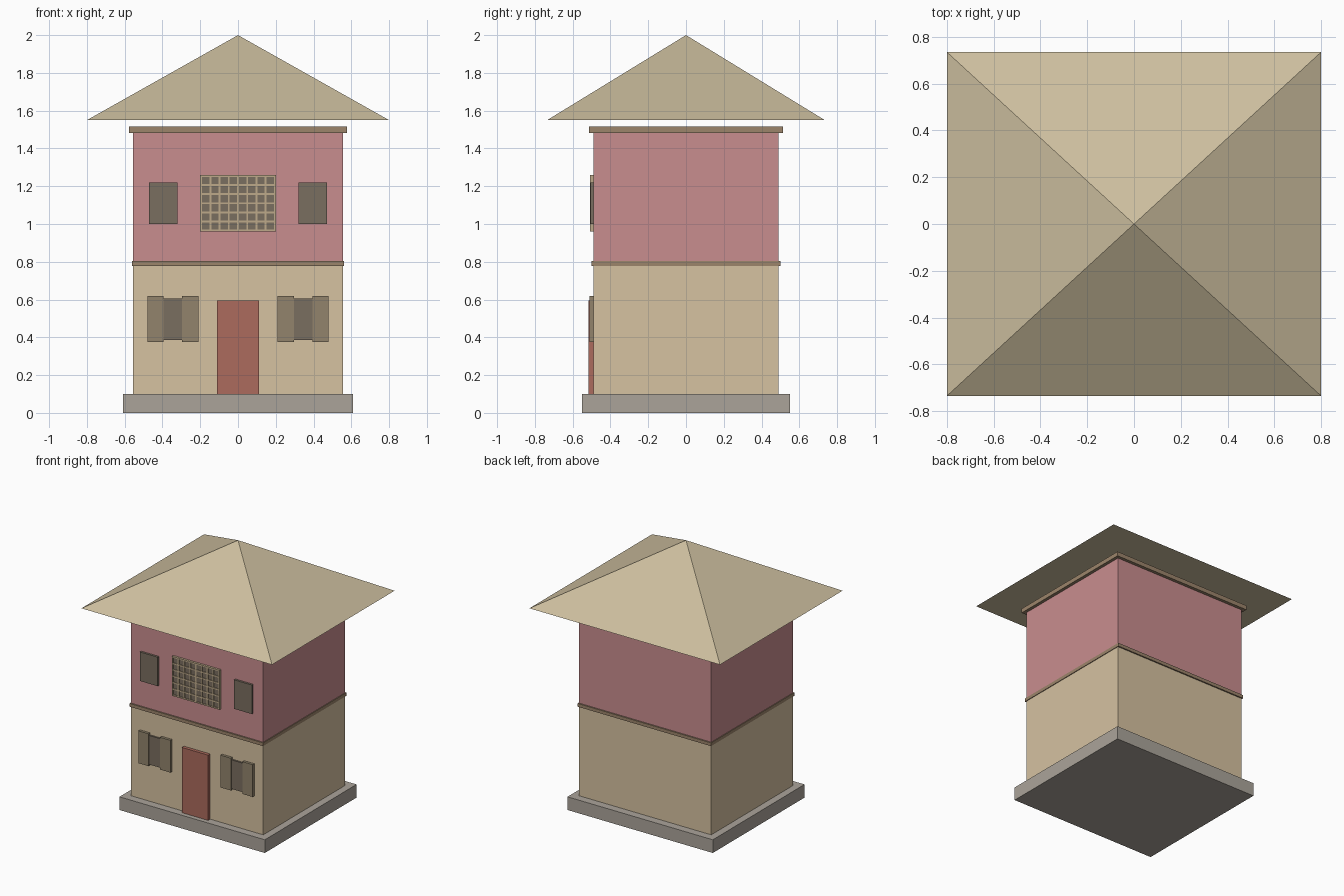
import bpy, bmesh

if "Cube" in bpy.data.objects:
    bpy.data.objects.remove(bpy.data.objects["Cube"])


def mat(name, r, g, b):
    m = bpy.data.materials.new(name)
    lin = [((c / 255 + 0.055) / 1.055) ** 2.4 for c in (r, g, b)]
    m.diffuse_color = (*lin, 1)
    m.use_nodes = True
    m.node_tree.nodes["Principled BSDF"].inputs["Base Color"].default_value = m.diffuse_color
    return m


CREAM = mat("cream_plaster", 214, 194, 161)
PINK = mat("pink_plaster", 201, 141, 143)
STONE = mat("stone", 171, 164, 154)
TRIM = mat("trim", 156, 133, 107)
ROOF = mat("roof_tan", 204, 190, 158)
DOOR = mat("door_red", 172, 107, 93)
SHUTTER = mat("shutter_brown", 146, 132, 108)
GLASS = mat("dark_pane", 122, 110, 96)
LATTICE = mat("lattice_tan", 190, 170, 138)


def add_box(bm, x0, x1, y0, y1, z0, z1):
    vs = bmesh.ops.create_cube(bm, size=1)["verts"]
    for v in vs:
        v.co.x = x1 if v.co.x > 0 else x0
        v.co.y = y1 if v.co.y > 0 else y0
        v.co.z = z1 if v.co.z > 0 else z0


def finish(name, bm, material):
    bmesh.ops.recalc_face_normals(bm, faces=bm.faces)
    me = bpy.data.meshes.new(name)
    bm.to_mesh(me)
    bm.free()
    me.materials.append(material)
    ob = bpy.data.objects.new(name, me)
    bpy.context.collection.objects.link(ob)
    return ob


def box(name, material, *bounds):
    bm = bmesh.new()
    add_box(bm, *bounds)
    return finish(name, bm, material)


def slab(name, material, hx, hy, z0, z1):
    return box(name, material, -hx, hx, -hy, hy, z0, z1)


# Stacked body
slab("plinth", STONE, 0.61, 0.55, 0, 0.1)
slab("lower_storey", CREAM, 0.555, 0.49, 0.1, 0.78)
slab("floor_band", TRIM, 0.56, 0.5, 0.778, 0.803)
slab("upper_storey", PINK, 0.555, 0.49, 0.8, 1.485)
slab("cornice", TRIM, 0.578, 0.513, 1.482, 1.515)

# Pyramid roof, hovering just above the cornice
bm = bmesh.new()
base = [bm.verts.new((x, y, 1.55)) for x, y in
        ((-0.8, -0.735), (0.8, -0.735), (0.8, 0.735), (-0.8, 0.735))]
apex = bm.verts.new((0, 0, 2))
bm.faces.new(base[::-1])
for i in range(4):
    bm.faces.new((base[i], base[(i + 1) % 4], apex))
finish("roof", bm, ROOF)

# Door
box("door", DOOR, -0.11, 0.11, -0.515, -0.485, 0.1, 0.595)

# Side windows and shutters, mirrored left and right
for side, s in (("left", -1), ("right", 1)):
    def mirrored(name, material, a, b, y0, z0, z1):
        x0, x1 = sorted((s * a, s * b))
        box(f"{side}_{name}", material, x0, x1, y0, -0.488, z0, z1)

    mirrored("lower_window", GLASS, 0.29, 0.4, -0.503, 0.385, 0.605)
    mirrored("inner_shutter", SHUTTER, 0.21, 0.297, -0.51, 0.375, 0.62)
    mirrored("outer_shutter", SHUTTER, 0.395, 0.48, -0.51, 0.375, 0.62)
    mirrored("upper_window", GLASS, 0.32, 0.47, -0.506, 1.0, 1.22)

# Central lattice window: dark pane behind an 8 x 6 grid of bars
box("lattice_pane", GLASS, -0.198, 0.198, -0.502, -0.488, 0.962, 1.258)
bm = bmesh.new()
w = 0.005
for i in range(9):
    x = -0.195 + 0.39 * i / 8
    add_box(bm, x - w, x + w, -0.507, -0.49, 0.96, 1.26)
for j in range(7):
    z = 0.965 + 0.29 * j / 6
    add_box(bm, -0.2, 0.2, -0.507, -0.49, z - w, z + w)
finish("lattice_bars", bm, LATTICE)
